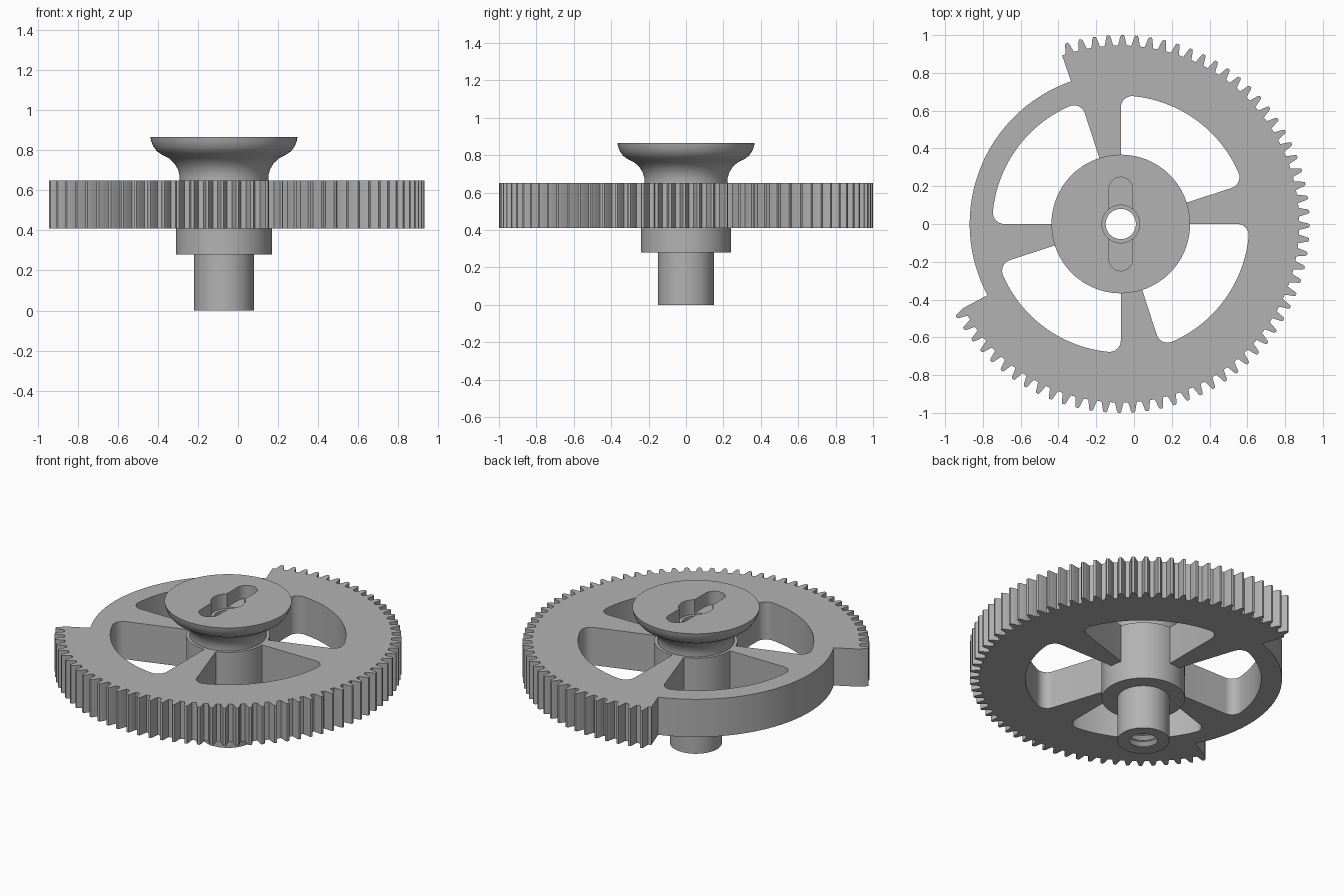
import bpy, bmesh
from math import radians, sin, cos, asin, degrees, tau

if "Cube" in bpy.data.objects:
    bpy.data.objects.remove(bpy.data.objects["Cube"], do_unlink=True)

AXIS = (-0.07, 0, 0)
grey = bpy.data.materials.new("plain grey")
grey.use_nodes = True
COLOUR = (0.45, 0.45, 0.45, 1)
grey.diffuse_color = COLOUR
grey.node_tree.nodes["Principled BSDF"].inputs["Base Color"].default_value = COLOUR


def polar(deg, r):
    return (r * cos(radians(deg)), r * sin(radians(deg)))


def arc(a, b, r, n, centre=(0, 0)):
    pts = [polar(a + (b - a) * i / n, r) for i in range(n + 1)]
    return [(x + centre[0], y + centre[1]) for x, y in pts]


def circle(r, n=64):
    return arc(0, 360, r, n)[:-1]


def add(name, bm):
    bmesh.ops.remove_doubles(bm, verts=bm.verts, dist=1e-5)
    bmesh.ops.recalc_face_normals(bm, faces=bm.faces)
    mesh = bpy.data.meshes.new(name)
    bm.to_mesh(mesh)
    bm.free()
    mesh.materials.append(grey)
    obj = bpy.data.objects.new(name, mesh)
    obj.location = AXIS
    bpy.context.collection.objects.link(obj)
    return obj


def prism(name, outlines, z0, z1):
    """Extrude a flat outline; the outlines after the first are holes."""
    curve = bpy.data.curves.new(name, 'CURVE')
    curve.dimensions, curve.fill_mode = '2D', 'BOTH'
    curve.extrude = (z1 - z0) / 2
    for pts in outlines:
        s = curve.splines.new('POLY')
        s.points.add(len(pts) - 1)
        for p, (x, y) in zip(s.points, pts):
            p.co = (x, y, 0, 1)
        s.use_cyclic_u = True
    temp = bpy.data.objects.new(name + "_outline", curve)
    bpy.context.collection.objects.link(temp)
    shape = temp.evaluated_get(bpy.context.evaluated_depsgraph_get())
    bm = bmesh.new()
    bm.from_mesh(shape.to_mesh())
    shape.to_mesh_clear()
    bpy.data.objects.remove(temp, do_unlink=True)
    bpy.data.curves.remove(curve)
    bmesh.ops.translate(bm, verts=bm.verts, vec=(0, 0, (z0 + z1) / 2))
    return add(name, bm)


def lathe(name, profile, steps=96):
    bm = bmesh.new()
    vs = [bm.verts.new((r, 0, z)) for r, z in profile]
    edges = [bm.edges.new((vs[i - 1], vs[i])) for i in range(len(vs))]
    bmesh.ops.spin(bm, geom=vs + edges, cent=(0, 0, 0), axis=(0, 0, 1),
                   angle=tau, steps=steps)
    return add(name, bm)


def smooth(obj):
    bpy.ops.object.select_all(action='DESELECT')
    obj.select_set(True)
    bpy.context.view_layer.objects.active = obj
    bpy.ops.object.shade_smooth_by_angle(angle=radians(25))


# Gear outline: plain rim sector, then the toothed sector
ROOT, PITCH, FIRST, TEETH = 0.945, 360 / 84, 209.5, 61
outline = arc(109.2, 208.1, 0.8, 48)
TOOTH = [(-1.4, ROOT), (-1.05, 0.965), (-0.7, 0.99), (-0.4, 1.0)]
TOOTH += [(-a, r) for a, r in reversed(TOOTH)]
for i in range(TEETH):
    outline += [polar(FIRST + i * PITCH + a, r) for a, r in TOOTH]
outline.append(polar(109.2, ROOT))


def window(start, end, inner=0.24, outer=0.68, f=0.06):
    """Sector opening whose two outer corners are rounded."""
    d = degrees(asin(f / (outer - f)))
    c0, c1 = polar(start + d, outer - f), polar(end - d, outer - f)
    return (arc(end, start, inner, 16)
            + arc(start - 90, start + d, f, 8, c0)
            + arc(start + d, end - d, outer, 24)[1:-1]
            + arc(end - d, end + 90, f, 8, c1))


windows = [window(18 + 90 * k, 90 + 90 * k) for k in range(4)]
gear = prism("gear_wheel", [outline, circle(0.2)] + windows, 0.41, 0.65)
smooth(gear)

# Hub: shaft, collar and flared cap around a threaded bore
bore = [(0.08, 0.865), (0.08, 0.56)]
for i in range(13, -1, -1):
    bore += [(0.1, 0.04 * i + 0.02), (0.08, 0.04 * i)]
body = [(0.15, 0), (0.15, 0.28), (0.24, 0.28), (0.24, 0.65), (0.222, 0.65),
        (0.222, 0.675), (0.23, 0.705), (0.248, 0.735), (0.275, 0.76),
        (0.31, 0.778), (0.335, 0.795), (0.353, 0.82), (0.363, 0.845),
        (0.367, 0.865)]
hub = lathe("hub_and_cap", bore + body)

# Key slot and round recess cut into the cap
capsule = (arc(0, 180, 0.063, 20, (0, 0.185))
           + arc(180, 360, 0.063, 20, (0, -0.185)))
cutters = [prism("slot_cutter", [capsule], 0.78, 1.0),
           prism("recess_cutter", [circle(0.1)], 0.77, 1.0)]
for c in cutters:
    mod = hub.modifiers.new(c.name, 'BOOLEAN')
    mod.operation, mod.solver, mod.object = 'DIFFERENCE', 'EXACT', c
cut = bpy.data.meshes.new_from_object(
    hub.evaluated_get(bpy.context.evaluated_depsgraph_get()))
hub.modifiers.clear()
hub.data = cut
for c in cutters:
    bpy.data.objects.remove(c, do_unlink=True)
smooth(hub)
